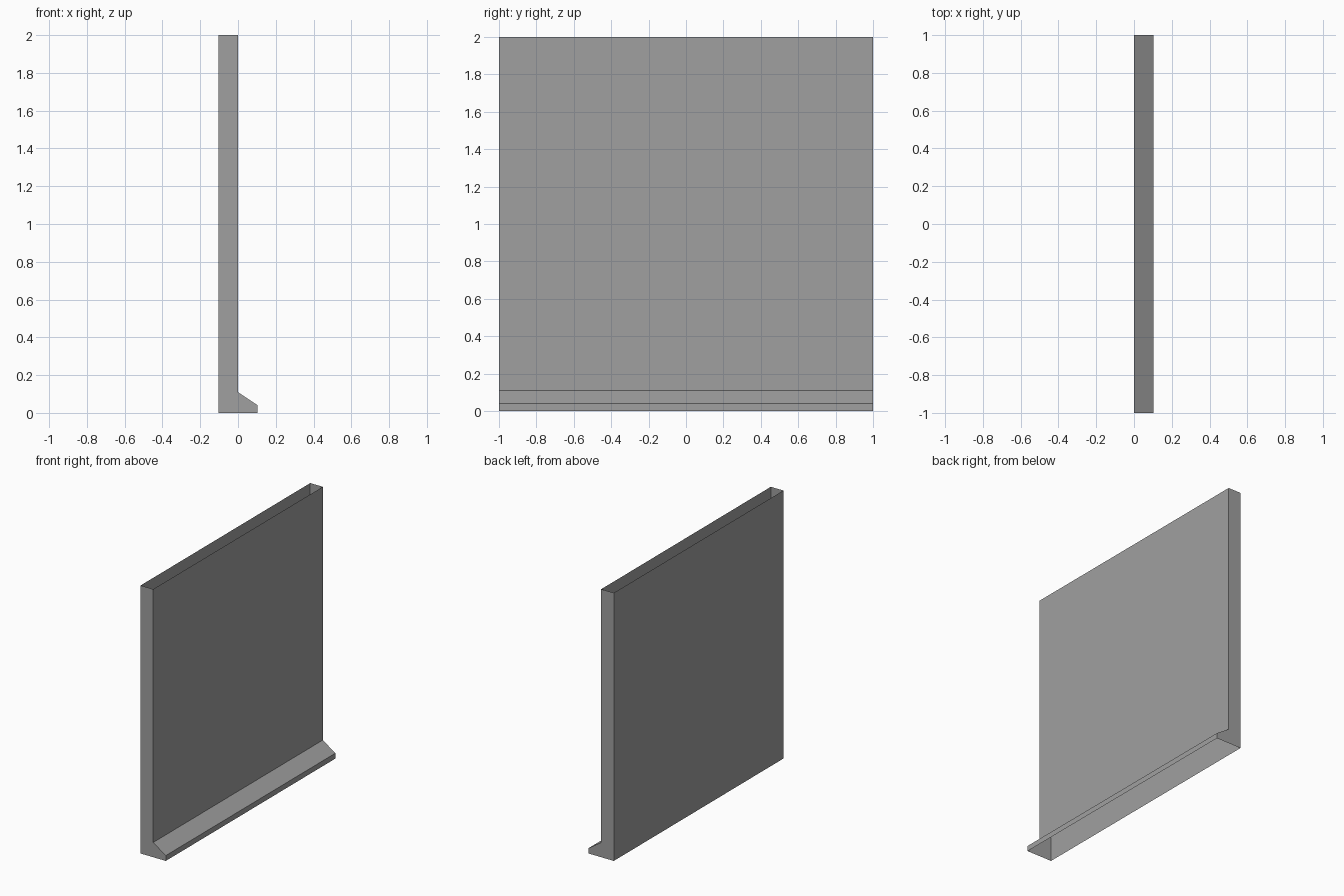
import bpy
import bmesh

cube = bpy.data.objects.get("Cube")
if cube:
    bpy.data.objects.remove(cube, do_unlink=True)

HALF_LENGTH = 1.0
HEIGHT = 2.0
HALF_DEPTH = 0.104
FOOT_TOP = 0.11
LIP = 0.04

# Single flat colour
grey = bpy.data.materials.new("plain grey")
grey.use_nodes = True
colour = (0.35, 0.35, 0.35, 1.0)
grey.diffuse_color = colour
grey.node_tree.nodes["Principled BSDF"].inputs["Base Color"].default_value = colour

# Cross-section of the hollow panel: back, face, sloped foot and lip
profile = [
    (-HALF_DEPTH, 0), (-HALF_DEPTH, HEIGHT), (0, HEIGHT),
    (0, FOOT_TOP), (HALF_DEPTH, LIP), (HALF_DEPTH, 0),
]
OPEN_EDGES = {1, 5}  # the shell has no top and no underside

bm = bmesh.new()
near = [bm.verts.new((x, -HALF_LENGTH, z)) for x, z in profile]
far = [bm.verts.new((x, HALF_LENGTH, z)) for x, z in profile]

# Long walls between the two ends
for i in range(len(profile)):
    if i not in OPEN_EDGES:
        j = (i + 1) % len(profile)
        bm.faces.new((near[i], near[j], far[j], far[i]))

# End caps
bm.faces.new(reversed(near))
bm.faces.new(far)

# All walls face outward
bm.normal_update()
bmesh.ops.recalc_face_normals(bm, faces=bm.faces)
back_wall = min(bm.faces, key=lambda f: f.calc_center_median().x)
if back_wall.normal.x > 0:
    bmesh.ops.reverse_faces(bm, faces=bm.faces)

mesh = bpy.data.meshes.new("wall_panel_with_foot")
bm.to_mesh(mesh)
bm.free()
mesh.materials.append(grey)
panel = bpy.data.objects.new("wall_panel_with_foot", mesh)
bpy.context.collection.objects.link(panel)
